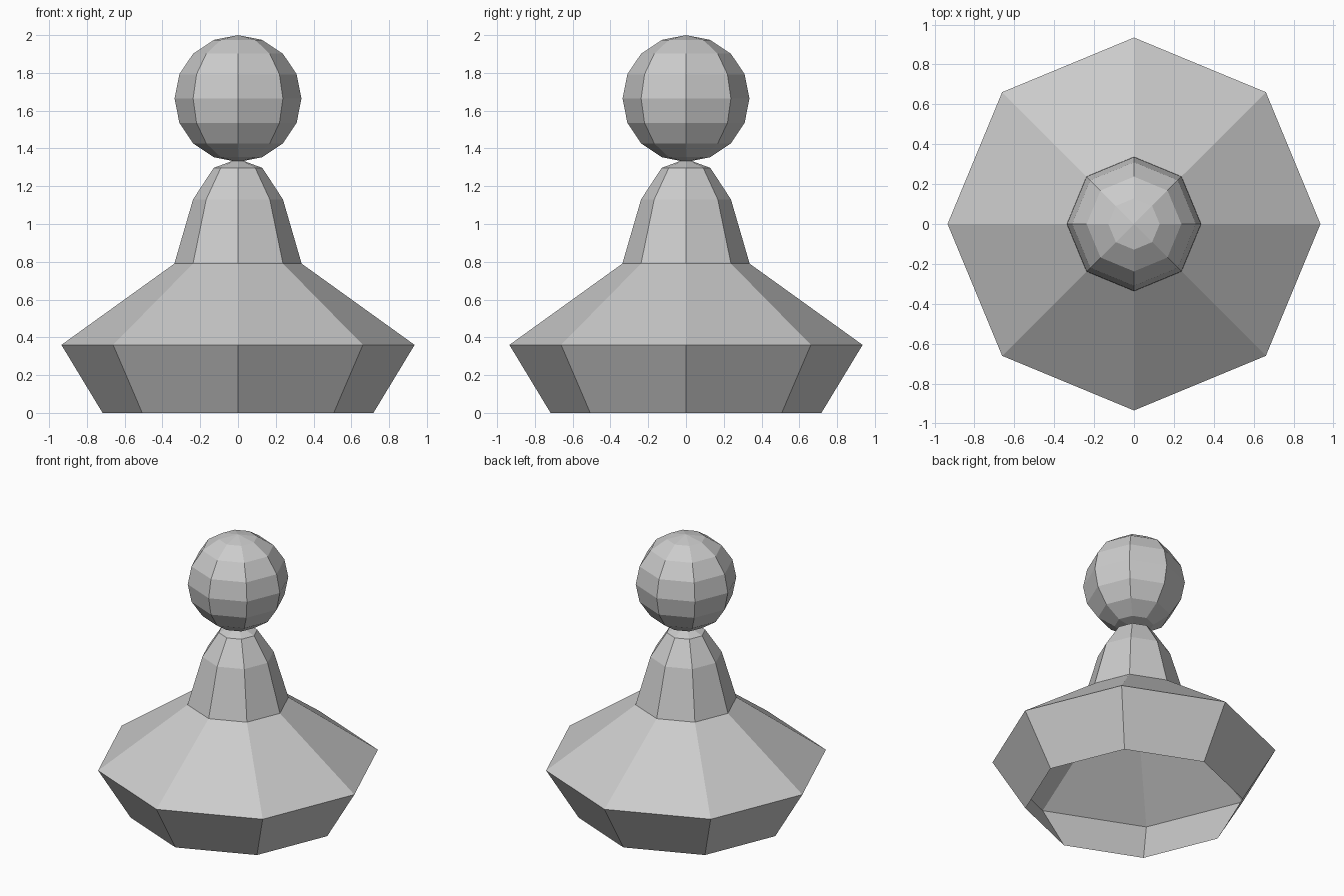
import bpy, bmesh
from math import cos, sin, tau, pi

if "Cube" in bpy.data.objects:
    bpy.data.objects.remove(bpy.data.objects["Cube"])

SIDES = 8


def lathe(name, profile):
    """Revolve (radius, height) points into an eight-sided, flat-shaded shell."""
    bm = bmesh.new()
    rings = []
    for r, z in profile:
        if r == 0:
            rings.append([bm.verts.new((0, 0, z))] * SIDES)
        else:
            rings.append([bm.verts.new((r * cos(tau * i / SIDES), r * sin(tau * i / SIDES), z))
                          for i in range(SIDES)])
    for low, high in zip(rings, rings[1:]):
        for i in range(SIDES):
            j = (i + 1) % SIDES
            corners = dict.fromkeys((low[i], low[j], high[j], high[i]))
            bm.faces.new(list(corners))
    mesh = bpy.data.meshes.new(name)
    bm.to_mesh(mesh)
    bm.free()
    obj = bpy.data.objects.new(name, mesh)
    bpy.context.collection.objects.link(obj)
    return obj


# Flared base, sloping shoulder and rounded neck; open underneath
lathe("body", [(0.717, 0), (0.935, 0.36), (0.337, 0.79),
               (0.238, 1.13), (0.129, 1.297), (0, 1.345)])

# Round head: eight latitude bands
R = 0.336
lathe("head", [(0 if k in (0, 8) else R * sin(pi * k / 8), 2 - R - R * cos(pi * k / 8))
               for k in range(9)])
